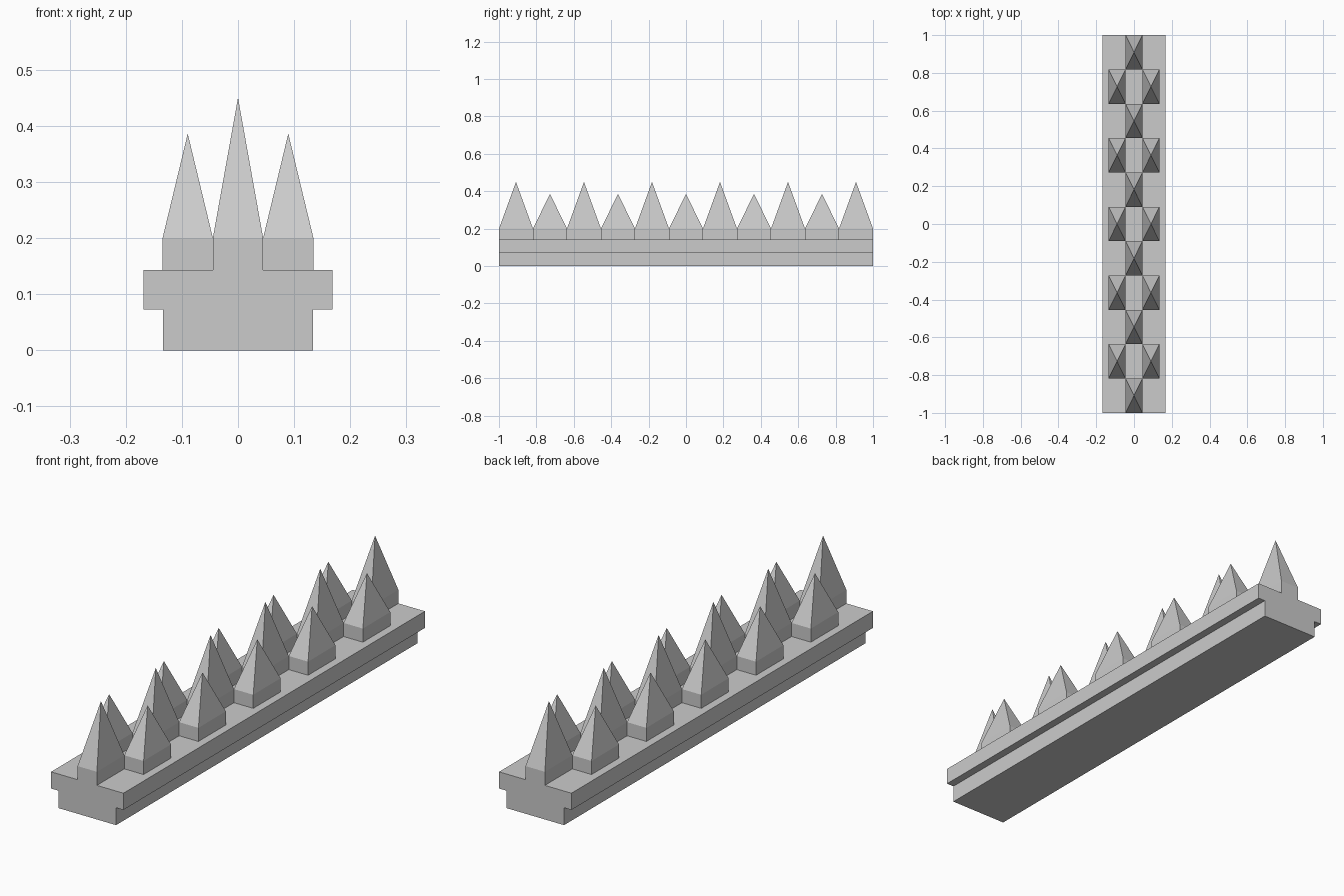
import bpy, bmesh

if "Cube" in bpy.data.objects:
    bpy.data.objects.remove(bpy.data.objects["Cube"])

HALF = 1.0           # half length of the strip
COUNT = 11           # alternating rows of spikes
STEP = 2 * HALF / COUNT
DECK, SHOULDER = 0.143, 0.2


def make_object(name, bm):
    bmesh.ops.recalc_face_normals(bm, faces=bm.faces)
    mesh = bpy.data.meshes.new(name)
    bm.to_mesh(mesh)
    bm.free()
    obj = bpy.data.objects.new(name, mesh)
    bpy.context.collection.objects.link(obj)
    return obj


# Base rail: stepped profile extruded along y
half_profile = [(0.134, 0), (0.134, 0.073), (0.168, 0.073), (0.168, DECK)]
profile = half_profile + [(-x, z) for x, z in reversed(half_profile)]
bm = bmesh.new()
face = bm.faces.new([bm.verts.new((x, -HALF, z)) for x, z in profile])
ext = bmesh.ops.extrude_face_region(bm, geom=[face], use_keep_orig=True)
bmesh.ops.translate(bm, vec=(0, 2 * HALF, 0),
                    verts=[v for v in ext["geom"] if isinstance(v, bmesh.types.BMVert)])
make_object("base_rail", bm)


# Spike: short block topped by a four-sided pyramid, open where it meets the rail
def spike(name, x, y, tip):
    bm = bmesh.new()
    w, d = 0.0448, STEP / 2
    corners = [(-w, -d), (w, -d), (w, d), (-w, d)]
    low, high = [[bm.verts.new((x + a, y + b, z)) for a, b in corners]
                 for z in (DECK, SHOULDER)]
    apex = bm.verts.new((x, y, tip))
    for i in range(4):
        j = (i + 1) % 4
        bm.faces.new((low[i], low[j], high[j], high[i]))
        bm.faces.new((high[i], high[j], apex))
    bmesh.ops.recalc_face_normals(bm, faces=bm.faces)
    make_object(name, bm)


# Alternate one tall centre spike with a pair of shorter side spikes
for i in range(COUNT):
    y = -HALF + (i + 0.5) * STEP
    if i % 2 == 0:
        spike("centre_spike", 0, y, 0.45)
    else:
        for side in (-1, 1):
            spike("side_spike", side * 0.0896, y, 0.386)
